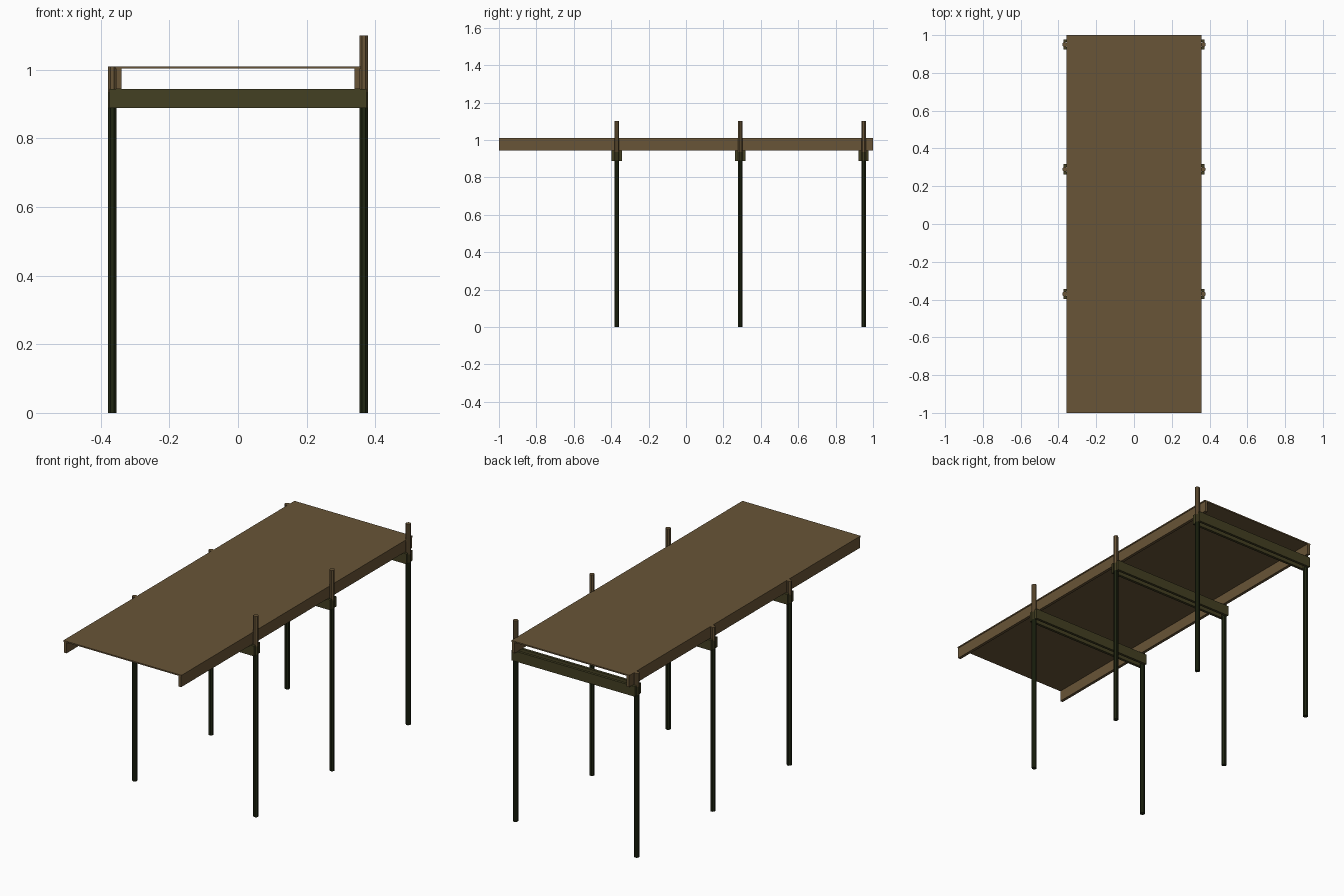
import bpy, bmesh, math
from mathutils import Matrix

if "Cube" in bpy.data.objects:
    bpy.data.objects.remove(bpy.data.objects["Cube"])


def material(name, rgb):
    m = bpy.data.materials.new(name)
    m.diffuse_color = (*rgb, 1)
    m.use_nodes = True
    m.node_tree.nodes["Principled BSDF"].inputs["Base Color"].default_value = m.diffuse_color
    return m


BROWN = material("weathered brown wood", (0.14, 0.09, 0.038))
OLIVE = material("damp olive wood", (0.056, 0.05, 0.016))
GREEN = material("dark algae green wood", (0.014, 0.019, 0.006))


def finish(name, bm, mats):
    mesh = bpy.data.meshes.new(name)
    bm.to_mesh(mesh)
    bm.free()
    for m in mats:
        mesh.materials.append(m)
    ob = bpy.data.objects.new(name, mesh)
    bpy.context.collection.objects.link(ob)
    return ob


def box(name, lo, hi, mat):
    bm = bmesh.new()
    size = [b - a for a, b in zip(lo, hi)]
    mid = [(a + b) / 2 for a, b in zip(lo, hi)]
    bmesh.ops.create_cube(bm, size=1, matrix=Matrix.Translation(mid) @ Matrix.Diagonal((*size, 1)))
    return finish(name, bm, [mat])


def post(name, x, y, top):
    # octagonal pile, coloured in bands by height
    bm = bmesh.new()
    r = 0.0125 / math.cos(math.pi / 8)
    bmesh.ops.create_cone(bm, cap_ends=True, segments=8, radius1=r, radius2=r, depth=top,
                          matrix=Matrix.Translation((x, y, top / 2)) @ Matrix.Rotation(math.pi / 8, 4, 'Z'))
    for z in (0.89, 0.935):
        bmesh.ops.bisect_plane(bm, geom=bm.verts[:] + bm.edges[:] + bm.faces[:],
                               plane_co=(0, 0, z), plane_no=(0, 0, 1))
    for f in bm.faces:
        z = f.calc_center_median().z
        f.material_index = 0 if z < 0.89 else 1 if z < 0.935 else 2
    return finish(name, bm, [GREEN, OLIVE, BROWN])


# deck
box("deck", (-0.358, -1, 1.003), (0.358, 1, 1.01), BROWN)

# long stringers under the deck edges
for side, s in (("left", -1), ("right", 1)):
    a, b = sorted((s * 0.339, s * 0.355))
    box(side + "_stringer", (a, -1, 0.944), (b, 1, 1.003), BROWN)

# three trestles: two posts clamped between paired cross beams
for i, y in enumerate((-0.37, 0.29, 0.95), 1):
    post(f"left_post_{i}", -0.367, y, 1.01)
    post(f"right_post_{i}", 0.367, y, 1.10)
    for label, s in (("front", -1), ("back", 1)):
        a, b = sorted((y + s * 0.0125, y + s * 0.027))
        box(f"{label}_cross_beam_{i}", (-0.374, a, 0.888), (0.374, b, 0.944), OLIVE)
